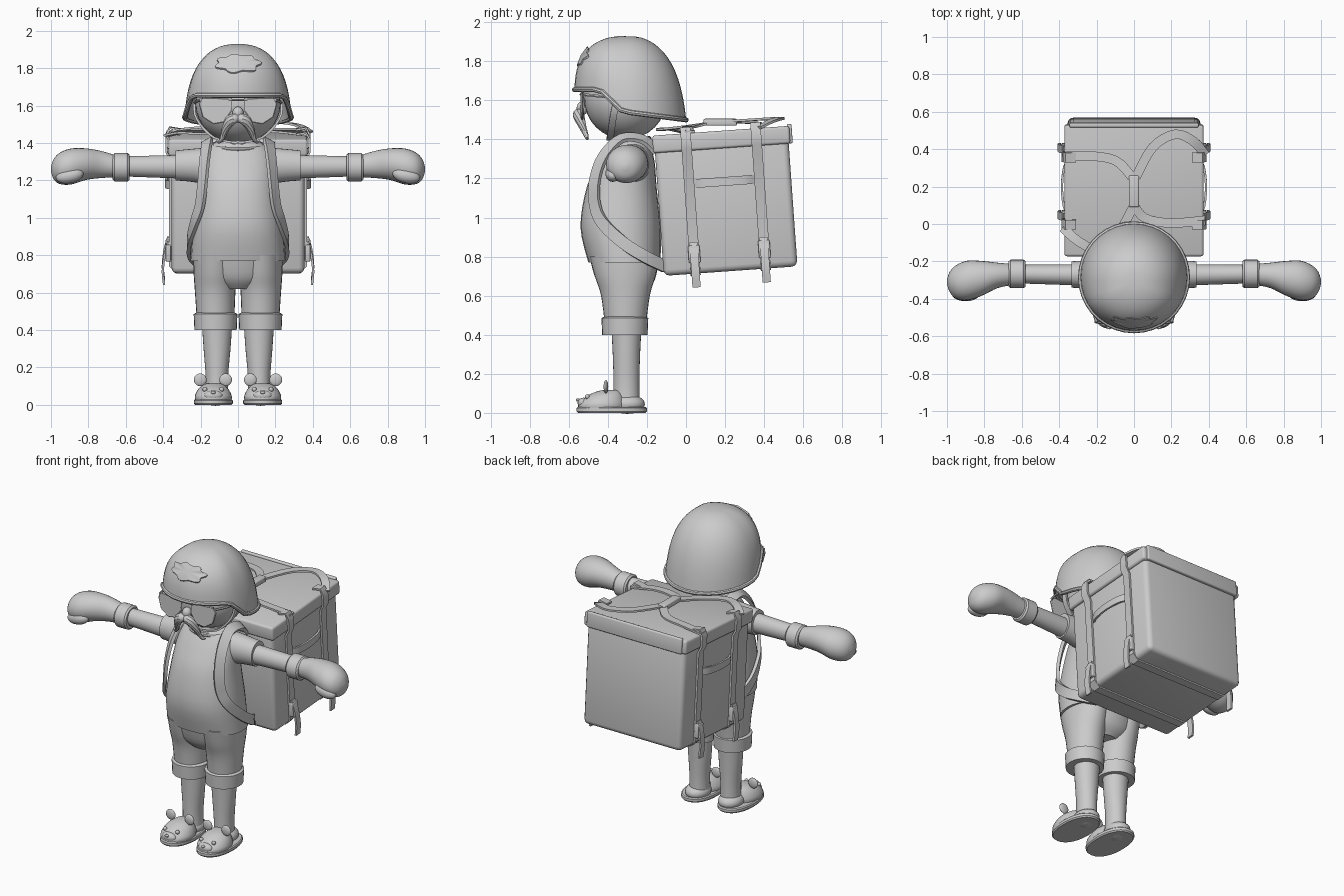
import bpy, bmesh, math
from mathutils import Vector, Matrix

old = bpy.data.objects.get("Cube")
if old:
    bpy.data.objects.remove(old)

grey = bpy.data.materials.new("plain grey")
grey.use_nodes = True
grey.diffuse_color = (0.6, 0.6, 0.6, 1)
grey.node_tree.nodes["Principled BSDF"].inputs["Base Color"].default_value = (0.6, 0.6, 0.6, 1)
made = []


def finish(name, bm, mirror=False):
    bmesh.ops.recalc_face_normals(bm, faces=bm.faces)
    mesh = bpy.data.meshes.new(name)
    bm.to_mesh(mesh)
    bm.free()
    mesh.materials.append(grey)
    ob = bpy.data.objects.new(name, mesh)
    bpy.context.collection.objects.link(ob)
    if mirror:
        ob.modifiers.new("Mirror", "MIRROR").use_mirror_merge = False
    made.append(ob)
    return ob


def smooth(rows, steps=4):
    """Catmull-Rom through rows of numbers."""
    p = [Vector(r) for r in rows]
    p = [p[0]] + p + [p[-1]]
    out = []
    for a, b, c, d in zip(p, p[1:], p[2:], p[3:]):
        for i in range(steps):
            t = i / steps
            out.append(0.5 * (2 * b + (c - a) * t + (2 * a - 5 * b + 4 * c - d) * t * t
                              + (3 * b - a - 3 * c + d) * t ** 3))
    return out + [p[-1]]


def bridge(bm, rings, caps=True):
    for r, s in zip(rings, rings[1:]):
        for i in range(len(r)):
            j = (i + 1) % len(r)
            bm.faces.new((r[i], r[j], s[j], s[i]))
    if caps:
        bm.faces.new(rings[0])
        bm.faces.new(rings[-1])


def loft(name, rows, axis="Z", mirror=False, steps=4, n=28, power=1.0):
    """Rows are (position, centre a, centre b, radius a, radius b)."""
    bm = bmesh.new()
    rings = []
    for s, ca, cb, ra, rb in (smooth(rows, steps) if steps else rows):
        ring = []
        for i in range(n):
            c, d = math.cos(math.tau * i / n), math.sin(math.tau * i / n)
            a = ca + ra * math.copysign(abs(c) ** power, c)
            b = cb + rb * math.copysign(abs(d) ** power, d)
            ring.append(bm.verts.new((a, b, s) if axis == "Z" else (s, a, b)))
        rings.append(ring)
    bridge(bm, rings)
    return finish(name, bm, mirror)


def ball(name, centre, radii, mirror=False, tilt=0, n=20):
    bm = bmesh.new()
    m = Matrix.Translation(centre) @ Matrix.Rotation(tilt, 4, "Y") @ Matrix.Diagonal((*radii, 1))
    bmesh.ops.create_uvsphere(bm, u_segments=n, v_segments=n // 2, radius=1, matrix=m)
    return finish(name, bm, mirror)


def block(name, centre, half, bevel=0.0, matrix=Matrix(), mirror=False):
    bm = bmesh.new()
    m = Matrix.Translation(centre) @ Matrix.Diagonal((*[2 * h for h in half], 1))
    bmesh.ops.create_cube(bm, size=1, matrix=m)
    if bevel:
        bmesh.ops.bevel(bm, geom=bm.edges[:], offset=bevel, segments=3, profile=0.5, affect="EDGES")
    bm.transform(matrix)
    return finish(name, bm, mirror)


def ribbon(name, pts, width, thick=0.012, across=None, normal=None, mirror=False, matrix=Matrix(), steps=4):
    """Flat band along a path, oriented by a fixed width direction or a normal rule."""
    bm = bmesh.new()
    path = smooth(pts, steps) if steps else [Vector(p) for p in pts]
    rings = []
    for i, p in enumerate(path):
        t = (path[min(i + 1, len(path) - 1)] - path[max(i - 1, 0)]).normalized()
        w = Vector(across) if across else t.cross(normal(p)).normalized()
        k = t.cross(w).normalized() * thick / 2
        w = w * width / 2
        rings.append([bm.verts.new(p + q) for q in (w + k, w - k, -w - k, -w + k)])
    bridge(bm, rings)
    bm.transform(matrix)
    return finish(name, bm, mirror)


def tube(name, rows, mirror=False, n=10, closed=False):
    """Round tube; rows are (x, y, z, radius)."""
    bm = bmesh.new()
    path = rows if closed else smooth(rows)
    rings = []
    for i, q in enumerate(path):
        a = path[i - 1] if closed or i else path[0]
        b = path[(i + 1) % len(path)] if closed or i < len(path) - 1 else path[-1]
        rot = (Vector(b[:3]) - Vector(a[:3])).to_track_quat("Z", "Y")
        rings.append([bm.verts.new(Vector(q[:3]) + rot @ Vector((math.cos(math.tau * j / n), math.sin(math.tau * j / n), 0)) * q[3])
                      for j in range(n)])
    if closed:
        rings.append(rings[0])
    bridge(bm, rings, not closed)
    return finish(name, bm, mirror)


# Torso, neck and collar
loft("shirt", [(0.77, 0, -0.315, 0.255, 0.185), (0.95, 0, -0.335, 0.24, 0.205), (1.15, 0, -0.33, 0.212, 0.18),
               (1.28, 0, -0.305, 0.2, 0.145), (1.36, 0, -0.29, 0.175, 0.11), (1.405, 0, -0.285, 0.12, 0.085)], power=0.88)
loft("neck", [(1.36, 0, -0.3, 0.09, 0.08), (1.46, 0, -0.3, 0.09, 0.08)], steps=0)
tube("collar", [(0.135 * math.cos(a), -0.29 + 0.1 * math.sin(a), 1.385 + 0.018 * math.sin(a), 0.014)
                for a in [math.tau * i / 28 for i in range(28)]], closed=True)

# Arms
loft("sleeve", [(0.1, -0.27, 1.27, 0.09, 0.11), (0.23, -0.27, 1.28, 0.078, 0.09), (0.335, -0.27, 1.28, 0.07, 0.08)], "X", True)
loft("arm", [(0.3, -0.272, 1.273, 0.056, 0.063), (0.6, -0.268, 1.275, 0.05, 0.054)], "X", True, steps=0)
loft("wristband", [(0.58, -0.267, 1.27, 0.068, 0.066), (0.59, -0.267, 1.27, 0.076, 0.076),
                   (0.66, -0.267, 1.27, 0.076, 0.076), (0.67, -0.267, 1.27, 0.068, 0.066)], "X", True, steps=0)
loft("hand", [(0.65, -0.27, 1.275, 0.056, 0.058), (0.73, -0.275, 1.285, 0.068, 0.072), (0.81, -0.29, 1.287, 0.092, 0.084),
              (0.89, -0.302, 1.275, 0.106, 0.096), (0.95, -0.31, 1.265, 0.09, 0.085), (0.985, -0.31, 1.26, 0.055, 0.055),
              (1.0, -0.31, 1.26, 0.012, 0.012)], "X", True)
ball("thumb", (0.9, -0.375, 1.225), (0.075, 0.038, 0.04), True, math.radians(12))

# Shorts and legs
loft("shorts_seat", [(0.62, 0, -0.31, 0.1, 0.1), (0.68, 0, -0.31, 0.2, 0.15), (0.8, 0, -0.315, 0.24, 0.18)])
loft("shorts_leg", [(0.45, 0.12, -0.31, 0.1, 0.105), (0.6, 0.122, -0.31, 0.108, 0.125),
                    (0.7, 0.122, -0.312, 0.115, 0.155), (0.8, 0.12, -0.315, 0.12, 0.178)], mirror=True)
loft("shorts_cuff", [(0.4, 0.12, -0.313, 0.1, 0.1), (0.4, 0.12, -0.313, 0.113, 0.116), (0.485, 0.12, -0.313, 0.117, 0.12),
                     (0.495, 0.12, -0.313, 0.1, 0.1)], mirror=True, steps=0)
loft("lower_leg", [(0.03, 0.113, -0.305, 0.062, 0.068), (0.15, 0.113, -0.305, 0.06, 0.066), (0.3, 0.112, -0.305, 0.072, 0.07),
                   (0.45, 0.112, -0.305, 0.082, 0.078)], mirror=True)

# Animal-faced slippers
loft("slipper_sole", [(0, 0.132, -0.38, 0.098, 0.173), (0.008, 0.132, -0.38, 0.104, 0.18), (0.024, 0.132, -0.38, 0.104, 0.18),
                      (0.03, 0.132, -0.38, 0.098, 0.173)], mirror=True, steps=0, power=0.9)
loft("slipper_upper", [(0.025, 0.132, -0.43, 0.097, 0.122), (0.05, 0.132, -0.428, 0.098, 0.12), (0.085, 0.132, -0.415, 0.08, 0.095),
                       (0.11, 0.13, -0.395, 0.05, 0.06), (0.118, 0.13, -0.385, 0.02, 0.025)], mirror=True)
ball("slipper_heel", (0.12, -0.3, 0.045), (0.075, 0.09, 0.05), True)
ball("slipper_muzzle", (0.132, -0.525, 0.05), (0.05, 0.03, 0.028), True)
ball("slipper_nose", (0.132, -0.553, 0.066), (0.013, 0.01, 0.009), True, n=12)
for side in (-1, 1):
    ball("slipper_ear", (0.134 + side * 0.068, -0.41, 0.134), (0.034, 0.012, 0.034), True)
    ball("slipper_eye", (0.132 + side * 0.045, -0.505, 0.083), (0.013, 0.012, 0.013), True, n=12)

# Head, nose, moustache and glasses
ball("head", (0, -0.31, 1.61), (0.228, 0.212, 0.21), n=32)
ball("nose", (0, -0.53, 1.56), (0.03, 0.03, 0.035))
tube("moustache", [(0.0, -0.545, 1.53, 0.022), (0.035, -0.55, 1.525, 0.03), (0.065, -0.535, 1.48, 0.022),
                   (0.082, -0.515, 1.43, 0.014), (0.1, -0.505, 1.405, 0.008), (0.118, -0.505, 1.412, 0.003)], True)
lens = [(0.035, 1.635), (0.19, 1.64), (0.205, 1.61), (0.185, 1.54), (0.13, 1.505), (0.075, 1.515), (0.04, 1.57)]
bm = bmesh.new()
bridge(bm, [[bm.verts.new((x, y + 0.25 * x * x, z)) for x, z in lens] for y in (-0.54, -0.532)])
finish("glasses_lens", bm, True)
tube("glasses_rim", [(x, -0.536 + 0.25 * x * x, z, 0.006) for x, z in lens], True, 6, True)
tube("glasses_bridge", [(0, -0.54, 1.63, 0.006), (0.05, -0.538, 1.63, 0.006)], True, 6)
tube("glasses_temple", [(0.2, -0.525, 1.63, 0.008), (0.225, -0.43, 1.62, 0.008), (0.23, -0.3, 1.61, 0.008)], True, 6)
ribbon("chin_strap", [(0.235, -0.35, 1.62), (0.222, -0.37, 1.53), (0.13, -0.385, 1.43), (0, -0.39, 1.4)],
       0.035, across=(0, 1, 0), mirror=True)


# Helmet
def dome(a, s, grow=0.0):
    y = -0.28 + 0.28 * math.sin(a)
    k = min(max((y + 0.45) / 0.15, 0), 1)
    rim = 1.655 - 0.115 * k * k * (3 - 2 * k) - 0.04 * max(0, (y + 0.3) / 0.3)
    p = s * math.pi / 2
    r = math.sin(p) ** 0.86 * (1 + 0.03 * s ** 8) + grow
    h = max(math.cos(p), 0) ** 0.86
    return Vector((0.278 * r * math.cos(a), -0.285 - 0.02 * h + 0.278 * r * math.sin(a), rim + (1.93 + grow - rim) * h))


bm = bmesh.new()
N = 36
angles = [math.tau * i / N for i in range(N)]
levels = [(j / 14, 0) for j in range(14, 0, -1)]
inner = [(j / 14, -0.06) for j in (2, 5, 8, 11, 14)]
bridge(bm, [[bm.verts.new(dome(a, s, g)) for a in angles] for s, g in inner[::1] + levels])
finish("helmet", bm)
tube("helmet_rim", [(*dome(a, 1), 0.013) for a in angles], n=8, closed=True)

# Wavy-edged cloth patch on the helmet front
bm = bmesh.new()
rings = []
for g in (0.0, 0.015):
    rings.append([bm.verts.new(dome(-math.pi / 2 + 0.5 * (1 + 0.12 * math.cos(7 * b)) * math.cos(b),
                                    0.62 + 0.13 * (1 + 0.12 * math.cos(7 * b)) * math.sin(b), g))
                  for b in [math.tau * i / 42 for i in range(42)]])
bridge(bm, rings, False)
mid = bm.verts.new(dome(-math.pi / 2, 0.62, 0.017))
for i in range(42):
    bm.faces.new((rings[1][i], rings[1][(i + 1) % 42], mid))
finish("helmet_patch", bm)

# Delivery box, leaning slightly forward
BOX = Matrix.Translation((0, 0.203, 1.085)) @ Matrix.Rotation(math.radians(4.1), 4, "X")
block("box_body", (0, 0, -0.02), (0.355, 0.343, 0.34), 0.03, BOX)
block("box_lid", (0, 0, 0.315), (0.372, 0.352, 0.045), 0.014, BOX)
block("box_back_flap", (0, 0.352, 0.32), (0.345, 0.012, 0.05), 0.008, BOX)
for y in (-0.18, 0.18):
    ribbon("box_strap", [(0, y, -0.364), (0.33, y, -0.364), (0.362, y, -0.33), (0.362, y, 0.24), (0.382, y, 0.28),
                         (0.382, y, 0.35), (0.365, y, 0.385), (0.31, y, 0.375)], 0.052, across=(0, 1, 0),
           mirror=True, matrix=BOX, steps=0)
    block("strap_buckle", (0.373, y, -0.26), (0.014, 0.03, 0.045), 0.006, BOX, True)
    ribbon("strap_end", [(0.372, y, -0.2), (0.392, y, -0.27), (0.402, y, -0.36), (0.395, y, -0.43)], 0.042,
           across=(0, 1, 0), mirror=True, matrix=BOX)
ribbon("side_handle", [(0.352, -0.15, 0.1), (0.375, -0.1, 0.1), (0.385, 0, 0.1), (0.375, 0.1, 0.1), (0.352, 0.15, 0.1)],
       0.045, across=(0, 0, 1), mirror=True, matrix=BOX)

# Loose straps gathered in a grip on top
up = lambda p: Vector((0, 0, 1))
for name, pts in {
    "top_strap_back_right": [(-0.38, 0.36, 1.46), (-0.25, 0.365, 1.48), (-0.1, 0.34, 1.485), (-0.01, 0.25, 1.49)],
    "top_strap_back_left": [(0.38, 0.37, 1.46), (0.32, 0.44, 1.495), (0.22, 0.48, 1.508), (0.1, 0.41, 1.505), (0.01, 0.25, 1.495)],
    "top_strap_front_right": [(-0.38, -0.02, 1.44), (-0.3, -0.09, 1.455), (-0.2, -0.13, 1.45), (-0.08, -0.04, 1.46), (0, 0.1, 1.48)],
    "top_strap_front_left": [(0.38, 0.02, 1.44), (0.2, 0.005, 1.46), (0.06, 0.03, 1.465), (0, 0.1, 1.48)],
}.items():
    ribbon(name, pts, 0.05, normal=up)
block("carry_grip", (0, 0.175, 1.488), (0.027, 0.085, 0.018), 0.008)

# Shoulder straps
ribbon("shoulder_strap", [(0.16, -0.15, 1.34), (0.165, -0.22, 1.4), (0.165, -0.33, 1.405), (0.178, -0.425, 1.31),
                          (0.19, -0.468, 1.18), (0.205, -0.465, 1.06), (0.235, -0.425, 0.97), (0.262, -0.32, 0.87),
                          (0.25, -0.21, 0.8), (0.19, -0.11, 0.75)], 0.062, 0.02, mirror=True,
       normal=lambda p: p - Vector((0, -0.31, min(p.z, 1.12))))

# Smooth shading with crisp edges
bpy.ops.object.select_all(action="DESELECT")
for ob in made:
    ob.select_set(True)
bpy.context.view_layer.objects.active = made[0]
bpy.ops.object.shade_smooth_by_angle(angle=math.radians(35))
